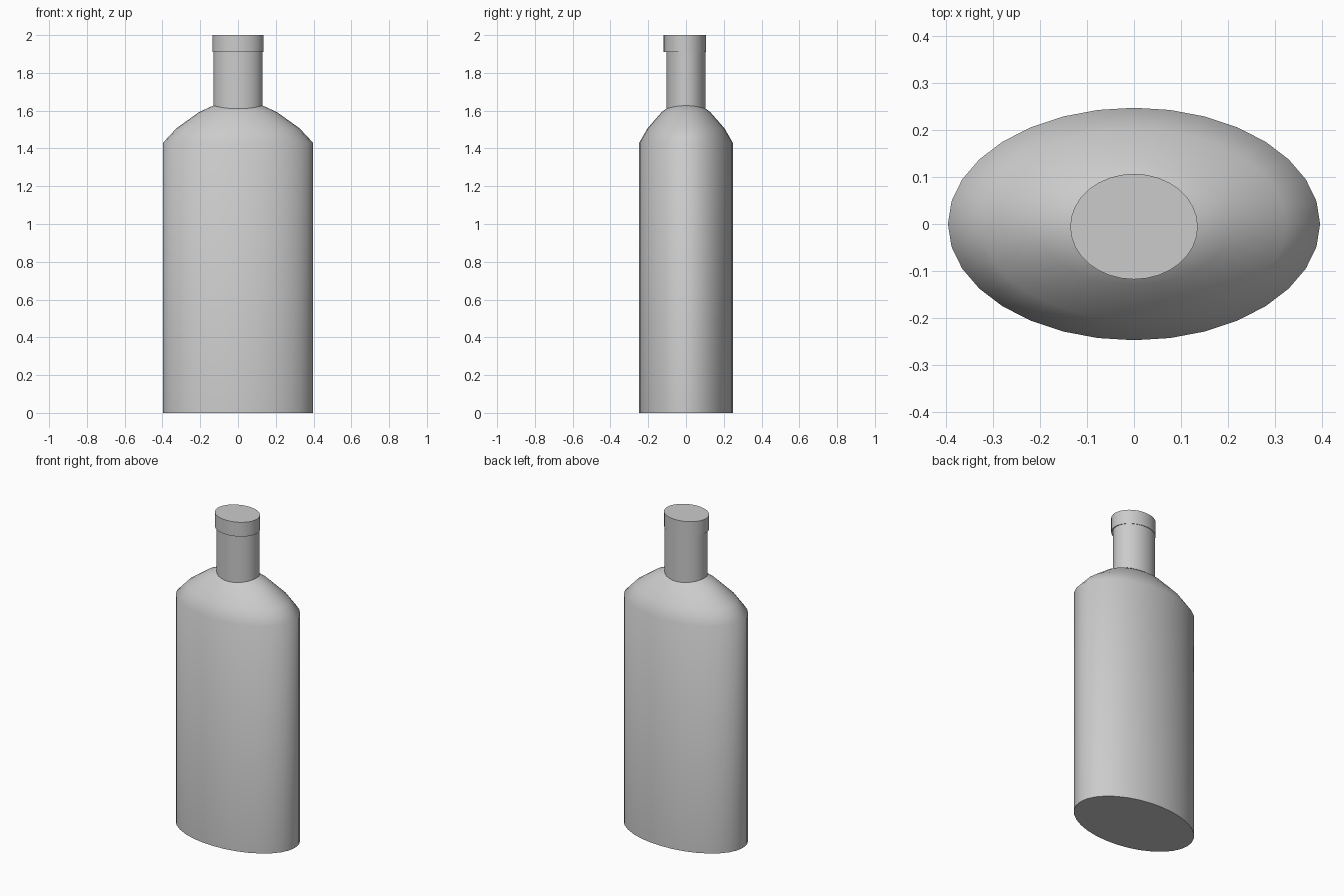
import bpy, bmesh
from math import cos, sin, pi, radians

if "Cube" in bpy.data.objects:
    bpy.data.objects.remove(bpy.data.objects["Cube"])

SIDES = 32


def loft(name, rings, y_offset=0.0):
    """Closed elliptical loft; each ring is (half width, half depth, z)."""
    bm = bmesh.new()
    loops = []
    for rx, ry, z in rings:
        loops.append([bm.verts.new((rx * cos(2 * pi * i / SIDES),
                                    y_offset + ry * sin(2 * pi * i / SIDES), z))
                      for i in range(SIDES)])
    for a, b in zip(loops, loops[1:]):
        for i in range(SIDES):
            j = (i + 1) % SIDES
            bm.faces.new((a[i], a[j], b[j], b[i]))
    bm.faces.new(loops[0][::-1])
    bm.faces.new(loops[-1])
    bmesh.ops.recalc_face_normals(bm, faces=bm.faces)
    mesh = bpy.data.meshes.new(name)
    bm.to_mesh(mesh)
    bm.free()
    obj = bpy.data.objects.new(name, mesh)
    bpy.context.collection.objects.link(obj)
    bpy.ops.object.select_all(action='DESELECT')
    obj.select_set(True)
    bpy.context.view_layer.objects.active = obj
    bpy.ops.object.shade_smooth_by_angle(angle=radians(60))
    return obj


# Oval body with domed shoulder
W, D = 0.397, 0.248
profile = [(1, 0), (1, 1.43), (0.82, 1.507), (0.52, 1.592), (0.33, 1.627), (0.2, 1.635)]
loft("bottle_body", [(W * s, D * s, z) for s, z in profile])

# Neck rising out of the shoulder
loft("bottle_neck", [(0.131, 0.104, 1.58), (0.131, 0.104, 1.92)])

# Lip, set slightly forward of the neck
loft("bottle_lip", [(0.136, 0.1125, 1.91), (0.136, 0.1125, 2.0)], y_offset=-0.0055)
